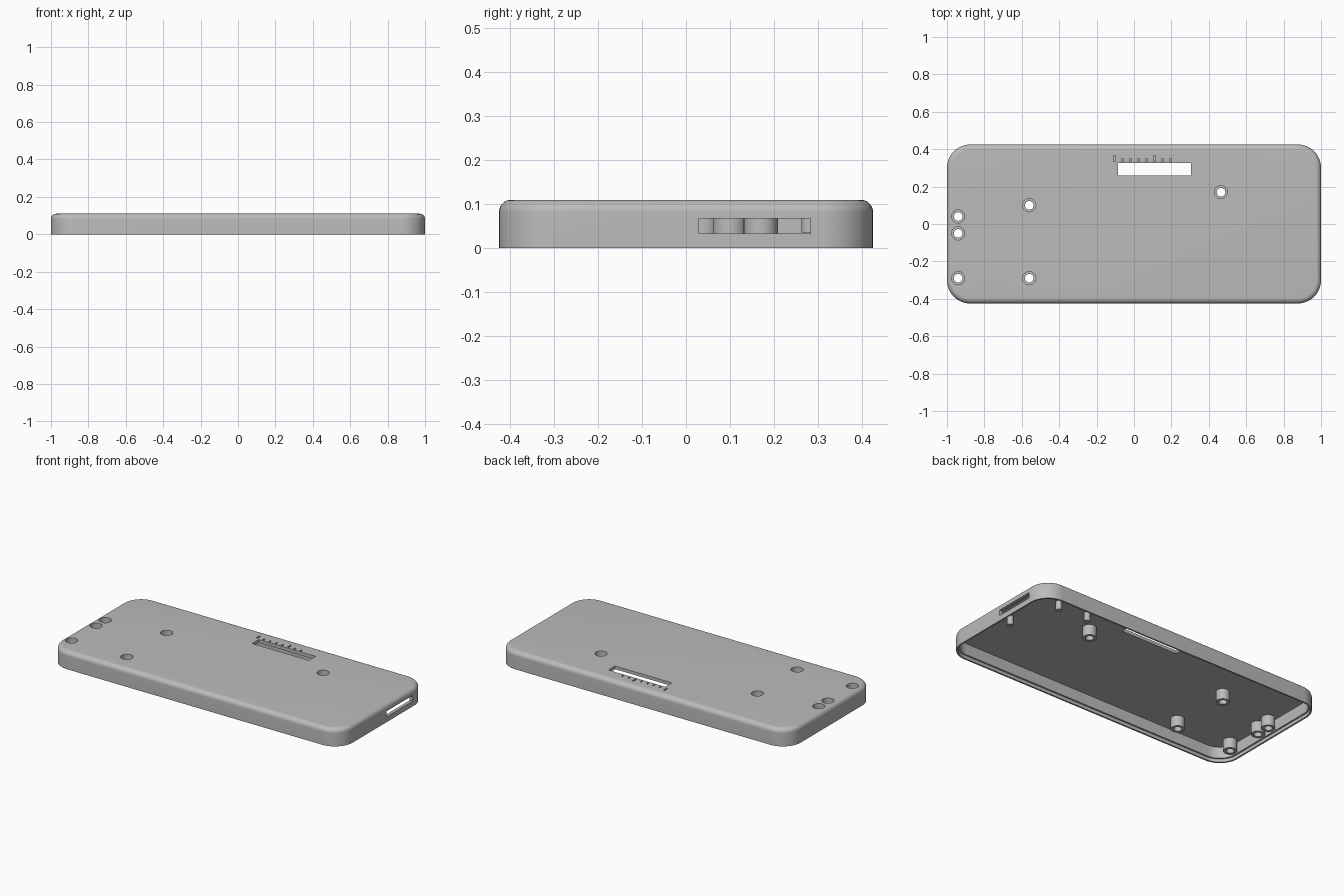
import bpy, bmesh
from math import cos, sin, pi, radians

cube = bpy.data.objects.get("Cube")
if cube:
    bpy.data.objects.remove(cube, do_unlink=True)

grey = bpy.data.materials.new("light_grey_plastic")
grey.use_nodes = True
colour = (0.5, 0.5, 0.5, 1)
grey.diffuse_color = colour
grey.node_tree.nodes["Principled BSDF"].inputs["Base Color"].default_value = colour

HX, HY, HEIGHT, CORNER, FILLET = 1.0, 0.425, 0.11, 0.125, 0.028
WALL, FLOOR = 0.02, 0.09


def make_object(name, bm):
    bmesh.ops.recalc_face_normals(bm, faces=bm.faces)
    mesh = bpy.data.meshes.new(name)
    bm.to_mesh(mesh)
    bm.free()
    mesh.materials.append(grey)
    obj = bpy.data.objects.new(name, mesh)
    bpy.context.collection.objects.link(obj)
    return obj


def outline(inset, steps=12):
    """Rounded rectangle, moved inward by inset."""
    r = CORNER - inset
    points = []
    for i, (sx, sy) in enumerate([(1, 1), (-1, 1), (-1, -1), (1, -1)]):
        for k in range(steps + 1):
            a = (i + k / steps) * pi / 2
            points.append((sx * (HX - CORNER) + r * cos(a),
                           sy * (HY - CORNER) + r * sin(a)))
    return points


def cylinder(name, x, y, r, z0, z1, sides=32):
    bm = bmesh.new()
    bmesh.ops.create_cone(bm, cap_ends=True, segments=sides, radius1=r, radius2=r, depth=z1 - z0)
    bmesh.ops.translate(bm, verts=bm.verts, vec=(x, y, (z0 + z1) / 2))
    return make_object(name, bm)


def box(name, xs, ys, zs):
    bm = bmesh.new()
    bmesh.ops.create_cube(bm, size=1)
    for v in bm.verts:
        v.co = [(lo + hi) / 2 + c * (hi - lo) for c, (lo, hi) in zip(v.co, (xs, ys, zs))]
    return make_object(name, bm)


def combine(target, tool, operation):
    """Apply a boolean and discard the tool."""
    tool.hide_render = True
    mod = target.modifiers.new(tool.name, 'BOOLEAN')
    mod.operation, mod.solver, mod.object = operation, 'EXACT', tool
    bpy.context.view_layer.objects.active = target
    bpy.ops.object.modifier_apply(modifier=mod.name)
    bpy.data.objects.remove(tool, do_unlink=True)


# Shell: floor, inner wall, stepped rim, outer wall, rounded top edge
profile = [(WALL, FLOOR), (WALL, 0.02), (WALL / 2, 0.02), (WALL / 2, 0), (0, 0)]
for k in range(9):
    a = k / 8 * pi / 2
    profile.append((FILLET * (1 - cos(a)), HEIGHT - FILLET * (1 - sin(a))))
bm = bmesh.new()
rings = [[bm.verts.new((x, y, z)) for x, y in outline(inset)] for inset, z in profile]
for lower, upper in zip(rings, rings[1:]):
    n = len(lower)
    for i in range(n):
        j = (i + 1) % n
        bm.faces.new((lower[i], lower[j], upper[j], upper[i]))
bm.faces.new(rings[0])
bm.faces.new(rings[-1])
shell = make_object("case_shell", bm)

# Screw bosses under the top plate, with recessed through holes
screws = [(-0.94, 0.04), (-0.94, -0.05), (-0.94, -0.29),
          (-0.56, 0.10), (-0.56, -0.29), (0.465, 0.17)]
for x, y in screws:
    combine(shell, cylinder("screw_boss", x, y, 0.039, 0.025, 0.1), 'UNION')
for x, y in screws:
    combine(shell, cylinder("screw_recess", x, y, 0.035, 0.075, 0.15), 'DIFFERENCE')
    combine(shell, cylinder("screw_hole", x, y, 0.023, -0.05, 0.2), 'DIFFERENCE')

# Small locating pegs
for x, y in [(0.88, -0.02), (0.78, 0.28), (0.58, 0.286)]:
    combine(shell, cylinder("locating_peg", x, y, 0.018, 0.036, 0.1, 20), 'UNION')

# Window in the top and port slot in the left end
combine(shell, box("top_window", (-0.085, 0.305), (0.26, 0.325), (0.05, 0.2)), 'DIFFERENCE')
combine(shell, box("port_slot", (0.95, 1.1), (0.03, 0.283), (0.033, 0.068)), 'DIFFERENCE')

# Engraved scale marks behind the window
for i in range(8):
    x = -0.105 + i * 0.0428
    end = 0.366 if i in (0, 5) else 0.35
    combine(shell, box("scale_mark", (x - 0.005, x + 0.005), (0.334, end), (0.1, 0.15)), 'DIFFERENCE')

# Smooth rounded areas, keep crisp edges
bpy.ops.object.select_all(action='DESELECT')
shell.select_set(True)
bpy.context.view_layer.objects.active = shell
bpy.ops.object.shade_smooth_by_angle(angle=radians(30))
